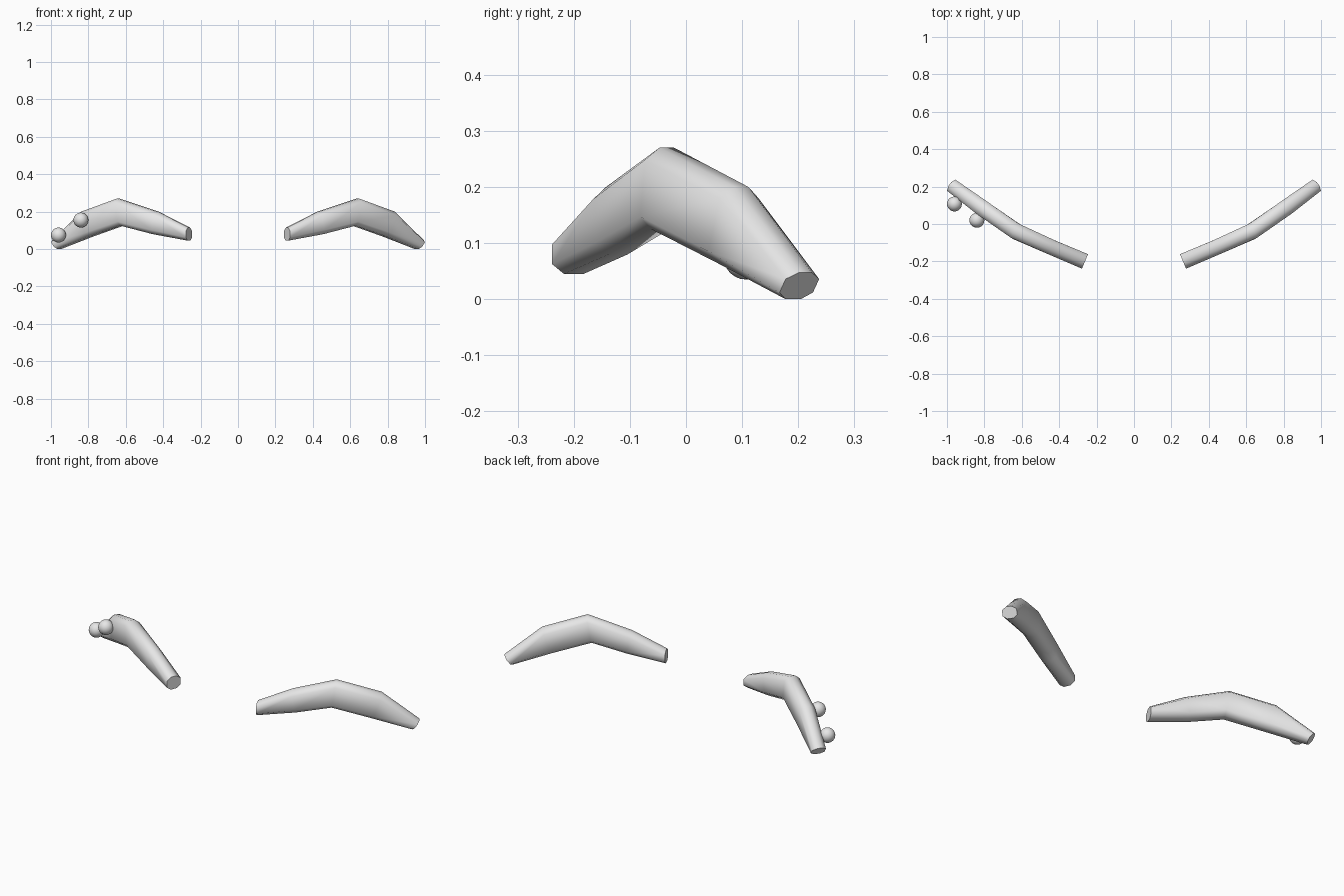
import bpy, bmesh
from mathutils import Vector

cube = bpy.data.objects.get("Cube")
if cube:
    bpy.data.objects.remove(cube, do_unlink=True)

grey = bpy.data.materials.new("plain_grey")
grey.use_nodes = True
grey.diffuse_color = (0.8, 0.8, 0.8, 1)
grey.node_tree.nodes["Principled BSDF"].inputs["Base Color"].default_value = (0.8, 0.8, 0.8, 1)

# Brow stations: plan centre, top (x, z), bottom (x, z), half thickness
STATIONS = [
    ((0.262, -0.20), (0.262, 0.115), (0.262, 0.045), 0.042),
    ((0.44, -0.125), (0.43, 0.20), (0.45, 0.08), 0.041),
    ((0.63, -0.04), (0.64, 0.27), (0.62, 0.125), 0.043),
    ((0.82, 0.092), (0.83, 0.20), (0.79, 0.065), 0.043),
    ((0.97, 0.202), (0.985, 0.048), (0.955, 0.0), 0.037),
]


def add_object(name, bm):
    bmesh.ops.recalc_face_normals(bm, faces=bm.faces)
    mesh = bpy.data.meshes.new(name)
    bm.to_mesh(mesh)
    bm.free()
    mesh.materials.append(grey)
    obj = bpy.data.objects.new(name, mesh)
    bpy.context.collection.objects.link(obj)
    return obj


def eyebrow(name, side):
    """Loft a bevelled box section along the arched brow."""
    bm = bmesh.new()
    rings = []
    for i, (plan, top, bottom, half) in enumerate(STATIONS):
        before = Vector(STATIONS[max(i - 1, 0)][0])
        after = Vector(STATIONS[min(i + 1, len(STATIONS) - 1)][0])
        along = (after - before).normalized()
        slope = along.y / along.x
        hi, lo = (Vector((x, plan[1] + (x - plan[0]) * slope, z)) for x, z in (top, bottom))
        centre, up = (hi + lo) / 2, (hi - lo) / 2
        front = Vector((along.y, -along.x, 0)) * half
        cut = 1 - min(0.022 / up.length, 0.5)
        section = [(1, -cut), (1, cut), (0.35, 1), (-0.35, 1),
                   (-1, cut), (-1, -cut), (-0.45, -1), (0.45, -1)]
        ring = []
        for n, u in section:
            p = centre + front * n + up * u
            ring.append(bm.verts.new((p.x * side, p.y, p.z)))
        rings.append(ring)
    for a, b in zip(rings, rings[1:]):
        for k in range(len(a)):
            j = (k + 1) % len(a)
            bm.faces.new((a[k], a[j], b[j], b[k])).smooth = True
    # flat end caps
    bm.faces.new(rings[0])
    bm.faces.new(rings[-1])
    return add_object(name, bm)


def ball(name, location):
    bm = bmesh.new()
    bmesh.ops.create_uvsphere(bm, u_segments=20, v_segments=12, radius=0.04)
    for face in bm.faces:
        face.smooth = True
    obj = add_object(name, bm)
    obj.location = location


eyebrow("left_eyebrow", 1)
eyebrow("right_eyebrow", -1)

# Piercing studs on the right brow
ball("outer_piercing_ball", (-0.96, 0.107, 0.075))
ball("inner_piercing_ball", (-0.84, 0.02, 0.155))
